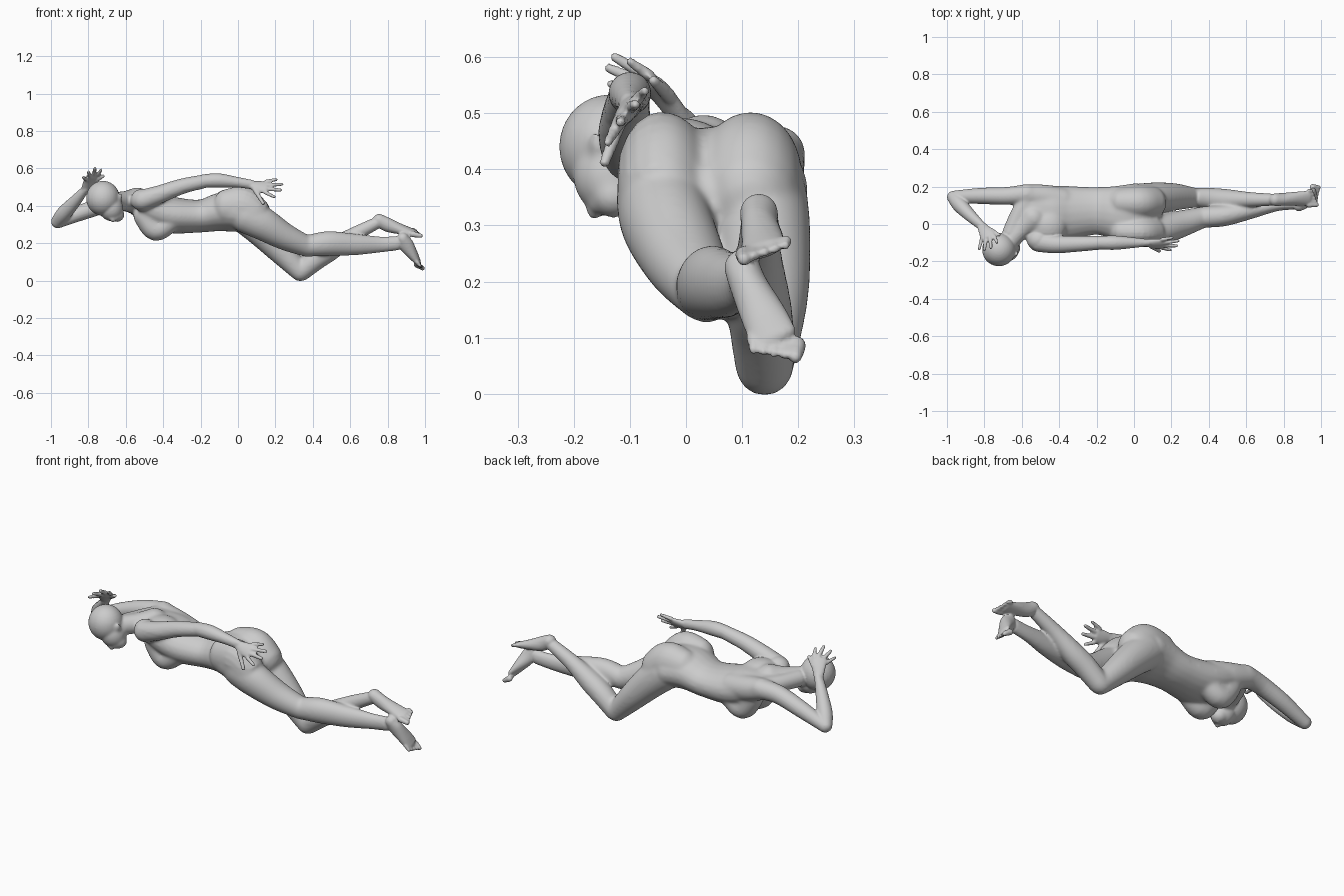
import bpy, bmesh, math
from mathutils import Vector, Matrix

bm = bmesh.new()
SIDES = 20


def spline(pts, steps=5):
    """Catmull-Rom through tuples (x, y, z, half width, half depth)."""
    p = [pts[0]] + list(pts) + [pts[-1]]
    out = []
    for i in range(1, len(p) - 2):
        for s in range(steps):
            t = s / steps
            out.append([0.5 * (2 * b + (c - a) * t + (2 * a - 5 * b + 4 * c - d) * t * t
                               + (3 * b - a - 3 * c + d) * t ** 3)
                        for a, b, c, d in zip(p[i - 1], p[i], p[i + 1], p[i + 2])])
    return out + [list(pts[-1])]


def limb(pts, wide=(0, 1, 0)):
    """Round-ended tube; each point is (x, y, z, r) or (x, y, z, half width, half depth)."""
    path = spline([q if len(q) == 5 else (*q, q[3]) for q in pts])
    wide = Vector(wide)
    rings = []
    for i, q in enumerate(path):
        a, b = path[max(i - 1, 0)], path[min(i + 1, len(path) - 1)]
        rings.append((Vector(q[:3]), (Vector(b[:3]) - Vector(a[:3])).normalized(), q[3], q[4]))

    def cap(ring, sign):
        c, t, w, d = ring
        return [(c + t * sign * min(w, d) * math.sin(k), t, w * math.cos(k), d * math.cos(k))
                for k in (0.4, 0.8, 1.2, 1.5)]

    rings = cap(rings[0], -1)[::-1] + rings + cap(rings[-1], 1)
    loops = []
    for c, t, w, d in rings:
        u = (wide - t * wide.dot(t)).normalized()
        v = t.cross(u)
        loops.append([bm.verts.new(c + u * w * math.cos(k * math.tau / SIDES)
                                   + v * d * math.sin(k * math.tau / SIDES)) for k in range(SIDES)])
    for l0, l1 in zip(loops, loops[1:]):
        for k in range(SIDES):
            n = (k + 1) % SIDES
            bm.faces.new((l0[k], l0[n], l1[n], l1[k]))
    bm.faces.new(loops[0][::-1])
    bm.faces.new(loops[-1])


def blob(c, r, rot=(0, 0, 0)):
    """Ellipsoid."""
    m = Matrix.Translation(c)
    for ang, ax in zip(rot, 'XYZ'):
        m = m @ Matrix.Rotation(math.radians(ang), 4, ax)
    bmesh.ops.create_uvsphere(bm, u_segments=28, v_segments=18, radius=1,
                              matrix=m @ Matrix.Diagonal((*r, 1)))


def digits(roots, tips, radii):
    for a, b, r in zip(roots, tips, radii):
        limb([(*a, r * 1.1), (*b, r * 0.8)], wide=(0.3, 1, 0.37))


# torso, shoulders, breasts, buttocks
limb([(-0.58, 0.03, 0.42, 0.09, 0.045), (-0.54, 0.05, 0.41, 0.14, 0.065),
      (-0.45, 0.055, 0.378, 0.15, 0.097), (-0.35, 0.06, 0.35, 0.145, 0.098),
      (-0.2, 0.07, 0.345, 0.128, 0.088), (-0.09, 0.06, 0.367, 0.148, 0.104),
      (0.0, 0.05, 0.365, 0.17, 0.107), (0.06, 0.05, 0.34, 0.15, 0.09)])
blob((-0.51, -0.085, 0.43), (0.065, 0.06, 0.06))
blob((-0.46, -0.01, 0.428), (0.1, 0.09, 0.064))
limb([(-0.38, 0.125, 0.375, 0.07), (-0.48, 0.143, 0.395, 0.068), (-0.58, 0.155, 0.422, 0.058)])
for y in (-0.015, 0.125):
    limb([(-0.5, y, 0.345, 0.06), (-0.44, y, 0.272, 0.062, 0.062), (-0.36, y, 0.315, 0.055)])
for y, w in ((-0.04, 0.082), (0.115, 0.092)):
    limb([(-0.06, y, 0.395, w * 0.9, 0.095), (0.02, y, 0.393, w, 0.11),
          (0.08, y, 0.355, w, 0.1)])

# neck and head
limb([(-0.54, 0.03, 0.425, 0.075), (-0.61, -0.035, 0.425, 0.053), (-0.68, -0.11, 0.42, 0.053)], (0, 0, 1))
limb([(-0.58, 0.11, 0.425, 0.048), (-0.62, 0.045, 0.425, 0.045), (-0.66, -0.05, 0.425, 0.045)], (0, 0, 1))
blob((-0.722, -0.137, 0.44), (0.09, 0.089, 0.093))
blob((-0.68, -0.135, 0.39), (0.066, 0.066, 0.073), (0, -20, 0))
blob((-0.648, -0.128, 0.352), (0.042, 0.042, 0.038))
limb([(-0.697, -0.172, 0.36, 0.012), (-0.668, -0.163, 0.324, 0.014)])
limb([(-0.65, -0.158, 0.338, 0.016), (-0.642, -0.13, 0.328, 0.016)])
blob((-0.638, -0.16, 0.435), (0.02, 0.013, 0.032), (0, 30, 40))

# near arm laid along the body
limb([(-0.51, -0.094, 0.43, 0.057), (-0.42, -0.108, 0.46, 0.049), (-0.3, -0.106, 0.503, 0.042),
      (-0.17, -0.1, 0.533, 0.036)])
limb([(-0.18, -0.1, 0.533, 0.036), (-0.1, -0.1, 0.535, 0.038), (0.0, -0.1, 0.525, 0.028),
      (0.075, -0.1, 0.513, 0.019, 0.025)])
limb([(0.07, -0.1, 0.512, 0.024, 0.018), (0.11, -0.105, 0.503, 0.036, 0.017),
      (0.15, -0.108, 0.498, 0.04, 0.014)], (0, 0.62, 0.78))
digits([(0.15, -0.083, 0.529), (0.157, -0.1, 0.51), (0.157, -0.114, 0.49), (0.148, -0.127, 0.47),
        (0.09, -0.118, 0.485)],
       [(0.205, -0.073, 0.54), (0.235, -0.09, 0.515), (0.228, -0.117, 0.484), (0.195, -0.14, 0.447),
        (0.135, -0.145, 0.412)], [0.01, 0.011, 0.011, 0.01, 0.012])

# far arm bent with the hand on the head
limb([(-0.57, 0.16, 0.425, 0.055), (-0.68, 0.15, 0.415, 0.048), (-0.82, 0.15, 0.37, 0.043),
      (-0.964, 0.145, 0.312, 0.033)])
limb([(-0.966, 0.143, 0.315, 0.034), (-0.93, 0.1, 0.36, 0.04), (-0.87, 0.04, 0.425, 0.032),
      (-0.815, -0.01, 0.49, 0.024, 0.02)])
limb([(-0.815, -0.01, 0.49, 0.025, 0.018), (-0.795, -0.04, 0.53, 0.036, 0.016),
      (-0.78, -0.065, 0.555, 0.04, 0.014)], (1, 0.2, 0.3))
digits([(-0.748, -0.065, 0.567), (-0.77, -0.072, 0.567), (-0.792, -0.078, 0.555), (-0.813, -0.076, 0.54),
        (-0.77, -0.03, 0.53)],
       [(-0.732, -0.1, 0.592), (-0.765, -0.127, 0.6), (-0.8, -0.137, 0.58), (-0.828, -0.135, 0.552),
        (-0.722, -0.058, 0.558)], [0.01, 0.011, 0.011, 0.01, 0.012])

# near leg
limb([(0.04, -0.04, 0.35, 0.085, 0.096), (0.13, -0.034, 0.305, 0.082, 0.09), (0.25, 0.0, 0.235, 0.073),
      (0.37, 0.037, 0.182, 0.057)])
limb([(0.37, 0.037, 0.184, 0.057), (0.48, 0.045, 0.198, 0.058, 0.067), (0.62, 0.072, 0.193, 0.046, 0.058),
      (0.76, 0.098, 0.193, 0.03, 0.042), (0.85, 0.105, 0.2, 0.028, 0.038)])
limb([(0.882, 0.1, 0.225, 0.032), (0.9, 0.113, 0.19, 0.034, 0.04), (0.938, 0.14, 0.135, 0.041, 0.027),
      (0.962, 0.157, 0.1, 0.042, 0.016)], (0, 0.9, 0.3))
digits([(0.955, 0.118 + 0.02 * i, 0.102 - 0.004 * i) for i in range(5)],
       [(0.975 + 0.003 * i, 0.12 + 0.0188 * i, 0.078 - 0.003 * i) for i in range(5)],
       [0.01, 0.01, 0.01, 0.011, 0.015])

# far leg with the knee on the ground
limb([(0.04, 0.13, 0.345, 0.088, 0.097), (0.12, 0.14, 0.272, 0.083, 0.088), (0.22, 0.145, 0.168, 0.073),
      (0.332, 0.14, 0.047, 0.052)])
limb([(0.34, 0.14, 0.05, 0.053), (0.42, 0.135, 0.115, 0.058), (0.5, 0.13, 0.167, 0.057),
      (0.62, 0.13, 0.245, 0.041), (0.75, 0.13, 0.312, 0.031)])
limb([(0.755, 0.13, 0.323, 0.034), (0.8, 0.132, 0.298, 0.034, 0.038), (0.87, 0.136, 0.275, 0.038, 0.027),
      (0.935, 0.138, 0.258, 0.042, 0.016)], (0, 1, 0.35))
digits([(0.935, 0.104 + 0.0185 * i, 0.248 + 0.006 * i) for i in range(5)],
       [(0.977 - 0.006 * i, 0.103 + 0.0185 * i, 0.24 + 0.006 * i) for i in range(5)],
       [0.015, 0.011, 0.01, 0.01, 0.01])

# fuse everything into one skin
bmesh.ops.recalc_face_normals(bm, faces=bm.faces)
mesh = bpy.data.meshes.new("raw_parts")
bm.to_mesh(mesh)
bm.free()
raw = bpy.data.objects.new("raw_parts", mesh)
bpy.context.collection.objects.link(raw)
fuse = raw.modifiers.new("fuse", 'REMESH')
fuse.mode = 'VOXEL'
fuse.voxel_size = 0.0055
fuse.use_smooth_shade = True
skin = bpy.data.meshes.new_from_object(raw.evaluated_get(bpy.context.evaluated_depsgraph_get()))
bpy.data.objects.remove(raw)
body = bpy.data.objects.new("reclining_figure", skin)
bpy.context.collection.objects.link(body)

# soften the trunk and thighs strongly, the rest lightly
trunk = body.vertex_groups.new(name="trunk")
for v in skin.vertices:
    x, y, z = v.co
    on_arm = y < -0.045 and z > (0.46 if x < -0.3 else 0.485)
    if -0.7 < x < 0.7 and not on_arm and not (x > 0 and y < -0.05 and z > 0.39):
        trunk.add([v.index], min(1, (x + 0.7) / 0.12, (0.7 - x) / 0.2), 'REPLACE')
blend = body.modifiers.new("blend", 'SMOOTH')
blend.factor = 0.5
blend.iterations = 40
blend.vertex_group = "trunk"
soften = body.modifiers.new("soften", 'SMOOTH')
soften.factor = 0.5
soften.iterations = 3
